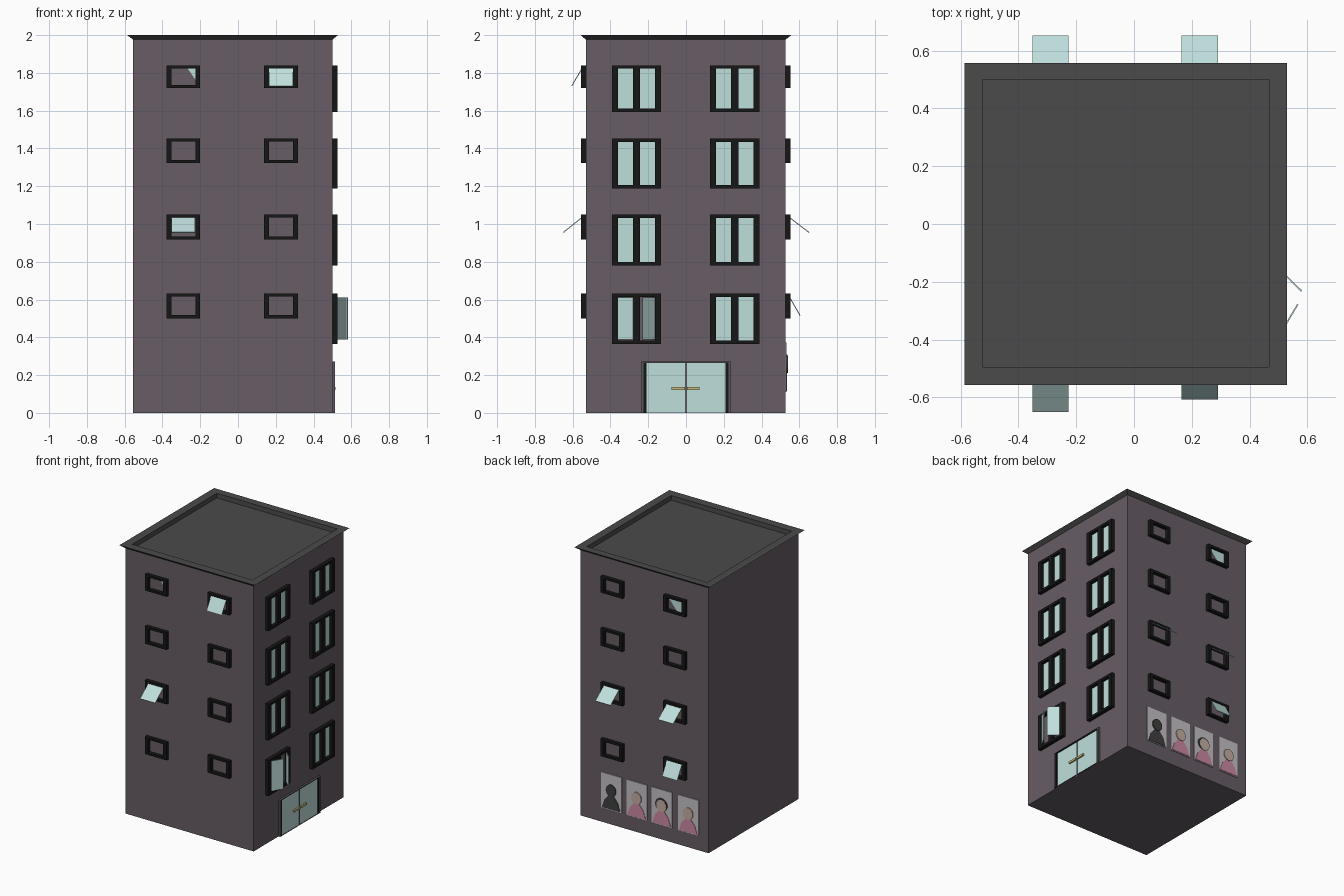
import bpy, bmesh
from math import cos, sin, pi, hypot

if "Cube" in bpy.data.objects:
    bpy.data.objects.remove(bpy.data.objects["Cube"])

X0, X1, Y0, Y1 = -0.555, 0.50, -0.53, 0.527   # wall planes


def material(name, rgb):
    m = bpy.data.materials.new(name)
    m.diffuse_color = (*rgb, 1)
    m.use_nodes = True
    m.node_tree.nodes["Principled BSDF"].inputs["Base Color"].default_value = m.diffuse_color
    return m


WALL = material("wall_plaster", (0.135, 0.11, 0.13))
ROOF = material("roof_grey", (0.07, 0.07, 0.07))
BLACK = material("frame_black", (0.008, 0.008, 0.008))
GLASS = material("pale_glass", (0.52, 0.74, 0.72))
TRIM = material("door_trim", (0.11, 0.10, 0.11))
GOLD = material("brass", (0.55, 0.48, 0.20))
PAPER = material("paper", (0.55, 0.53, 0.56))
PINK = material("pink", (0.60, 0.25, 0.36))
SKIN = material("skin", (0.55, 0.42, 0.36))
DARK = material("ink", (0.05, 0.05, 0.05))

# (u, v, depth) on a wall -> world position
SIDE = {
    "front": lambda u, v, d: (u, Y0 - d, v),
    "back": lambda u, v, d: (u, Y1 + d, v),
    "right": lambda u, v, d: (X1 + d, u, v),
}


def skin(name, loops, mat, closed=False, caps=(True, True)):
    """Bridge equal-length point loops into a solid."""
    bm = bmesh.new()
    rings = [[bm.verts.new(p) for p in loop] for loop in loops]
    n = len(rings[0])
    for a, b in zip(rings, rings[1:] + (rings[:1] if closed else [])):
        for i in range(n):
            j = (i + 1) % n
            bm.faces.new((a[i], a[j], b[j], b[i]))
    if not closed:
        for ring, cap in zip((rings[0], rings[-1]), caps):
            if cap:
                bm.faces.new(ring)
    bmesh.ops.recalc_face_normals(bm, faces=bm.faces)
    me = bpy.data.meshes.new(name)
    bm.to_mesh(me)
    bm.free()
    me.materials.append(mat)
    ob = bpy.data.objects.new(name, me)
    bpy.context.collection.objects.link(ob)
    return ob


def rect(a, b, c, d):
    return [(a, c), (b, c), (b, d), (a, d)]


def plate(name, side, poly, d0, d1, mat):
    f = SIDE[side]
    return skin(name, [[f(u, v, d) for u, v in poly] for d in (d0, d1)], mat)


def frame(name, side, u0, u1, v0, v1, tu, tv, depth, mat, tb=None):
    f = SIDE[side]
    tb = tv if tb is None else tb
    outer, inner = rect(u0, u1, v0, v1), rect(u0 + tu, u1 - tu, v0 + tb, v1 - tv)
    loops = [[f(u, v, d) for u, v in poly]
             for poly, d in ((outer, 0), (outer, depth), (inner, depth), (inner, 0))]
    return skin(name, loops, mat, closed=True)


def strip(p, q, t=0.005):
    """Thin rectangle along the line p-q."""
    l = hypot(q[0] - p[0], q[1] - p[1])
    nx, ny = -(q[1] - p[1]) / l * t / 2, (q[0] - p[0]) / l * t / 2
    return [(p[0] + nx, p[1] + ny), (q[0] + nx, q[1] + ny),
            (q[0] - nx, q[1] - ny), (p[0] - nx, p[1] - ny)]


# Building body, open under the roof
body = rect(X0, X1, Y0, Y1)
skin("building_body", [[(x, y, z) for x, y in body] for z in (0, 1.976)], WALL, caps=(True, False))

# Flared roof slab with sunken deck
rim, deck = rect(-0.587, 0.529, -0.558, 0.557), rect(-0.525, 0.468, -0.495, 0.50)
skin("roof", [[(x, y, z) for x, y in poly] for poly, z in
              ((body, 1.976), (rim, 2.0), (deck, 2.0), (deck, 1.965))], ROOF, caps=(False, True))

# Small windows, front and back
small_rows = [(1.719, 1.84), (1.323, 1.453), (0.918, 1.05), (0.501, 0.631)]
columns = [(-0.378, -0.20), (0.138, 0.317)]
for side in ("front", "back"):
    for r, (v0, v1) in enumerate(small_rows):
        for c, (u0, u1) in enumerate(columns):
            frame(f"{side}_window_frame_{r}_{c}", side, u0, u1, v0, v1, 0.026, 0.016, 0.027, BLACK)

# Top-hung panes swung open: side, column, top height, end distance, end height
for side, c, z0, d1, z1 in [("front", 1, 1.825, 0.075, 1.73), ("front", 0, 1.035, 0.12, 0.955),
                            ("back", 0, 1.035, 0.125, 0.955), ("back", 1, 1.035, 0.125, 0.955),
                            ("back", 0, 0.615, 0.077, 0.515)]:
    f = SIDE[side]
    u0, u1 = columns[c][0] + 0.027, columns[c][1] - 0.027
    sec = strip((0.02, z0), (d1, z1))
    skin(f"{side}_open_pane_{c}", [[f(u, v, d) for d, v in sec] for u in (u0, u1)], GLASS)

# Broken panes left in the upper frames
plate("front_broken_pane", "front", [(-0.267, 1.824), (-0.226, 1.824), (-0.226, 1.765)], 0.001, 0.006, GLASS)
plate("back_broken_pane", "back", [(-0.226, 1.824), (-0.352, 1.824), (-0.352, 1.735), (-0.30, 1.735)],
      0.001, 0.006, GLASS)

# Tall double windows on the right wall
tall_rows = [(1.594, 1.84), (1.188, 1.453), (0.78, 1.05), (0.366, 0.631)]
for r, (v0, v1) in enumerate(tall_rows):
    for c, (u0, u1) in enumerate([(-0.391, -0.132), (0.127, 0.389)]):
        frame(f"tall_window_frame_{r}_{c}", "right", u0, u1, v0, v1, 0.031, 0.018, 0.027, BLACK)
        m = (u0 + u1) / 2
        plate(f"tall_window_mullion_{r}_{c}", "right", rect(m - 0.019, m + 0.019, v0 + 0.018, v1 - 0.018),
              0, 0.026, BLACK)
        if (r, c) == (3, 0):
            continue
        for k, (a, b) in enumerate([(u0 + 0.031, m - 0.019), (m + 0.019, u1 - 0.031)]):
            plate(f"tall_window_glass_{r}_{c}_{k}", "right", rect(a, b, v0 + 0.018, v1 - 0.018),
                  0, 0.004, GLASS)

# Side-hung casements standing open
for k, (p, q) in enumerate([((0.518, -0.361), (0.567, -0.278)), ((0.512, -0.165), (0.58, -0.232))]):
    skin(f"open_casement_{k}", [[(x, y, z) for x, y in strip(p, q)] for z in (0.388, 0.612)], GLASS)

# Entrance door
frame("door_trim", "right", -0.238, 0.238, 0, 0.272, 0.012, 0.004, 0.014, TRIM, tb=0)
frame("door_frame", "right", -0.226, 0.226, 0, 0.268, 0.016, 0.005, 0.011, BLACK, tb=0)
for k, (a, b) in enumerate([(-0.21, -0.004), (0.004, 0.21)]):
    plate(f"door_leaf_{k}", "right", rect(a, b, 0, 0.263), 0, 0.006, GLASS)
    plate(f"door_handle_{k}", "right", rect(*sorted((a * 0.01 + (-0.074 if k == 0 else 0.004),
                                                     -0.004 if k == 0 else 0.072)), 0.122, 0.137),
          0.006, 0.017, GOLD)
plate("door_centre_post", "right", rect(-0.004, 0.004, 0, 0.263), 0, 0.009, TRIM)


# Row of portrait posters on the back wall
def disc(u, v, ru, rv, n=16):
    return [(u + ru * cos(2 * pi * i / n), v + rv * sin(2 * pi * i / n)) for i in range(n)]


for k, (u, head, bust) in enumerate([(0.243, DARK, DARK), (0.033, SKIN, PINK),
                                     (-0.174, SKIN, PINK), (-0.392, SKIN, PINK)]):
    plate(f"poster_{k}", "back", rect(u - 0.083, u + 0.083, 0.11, 0.373), 0, 0.006, PAPER)
    plate(f"poster_bust_{k}", "back", [(u - 0.075, 0.115), (u + 0.075, 0.115), (u + 0.055, 0.175),
                                       (u + 0.018, 0.22), (u - 0.018, 0.22), (u - 0.055, 0.175)],
          0.006, 0.009, bust)
    plate(f"poster_head_{k}", "back", disc(u, 0.255, 0.041, 0.045), 0.006, 0.013, head)
    if k == 2:
        plate("poster_hair", "back", disc(u + 0.003, 0.262, 0.05, 0.048), 0.006, 0.011, DARK)
